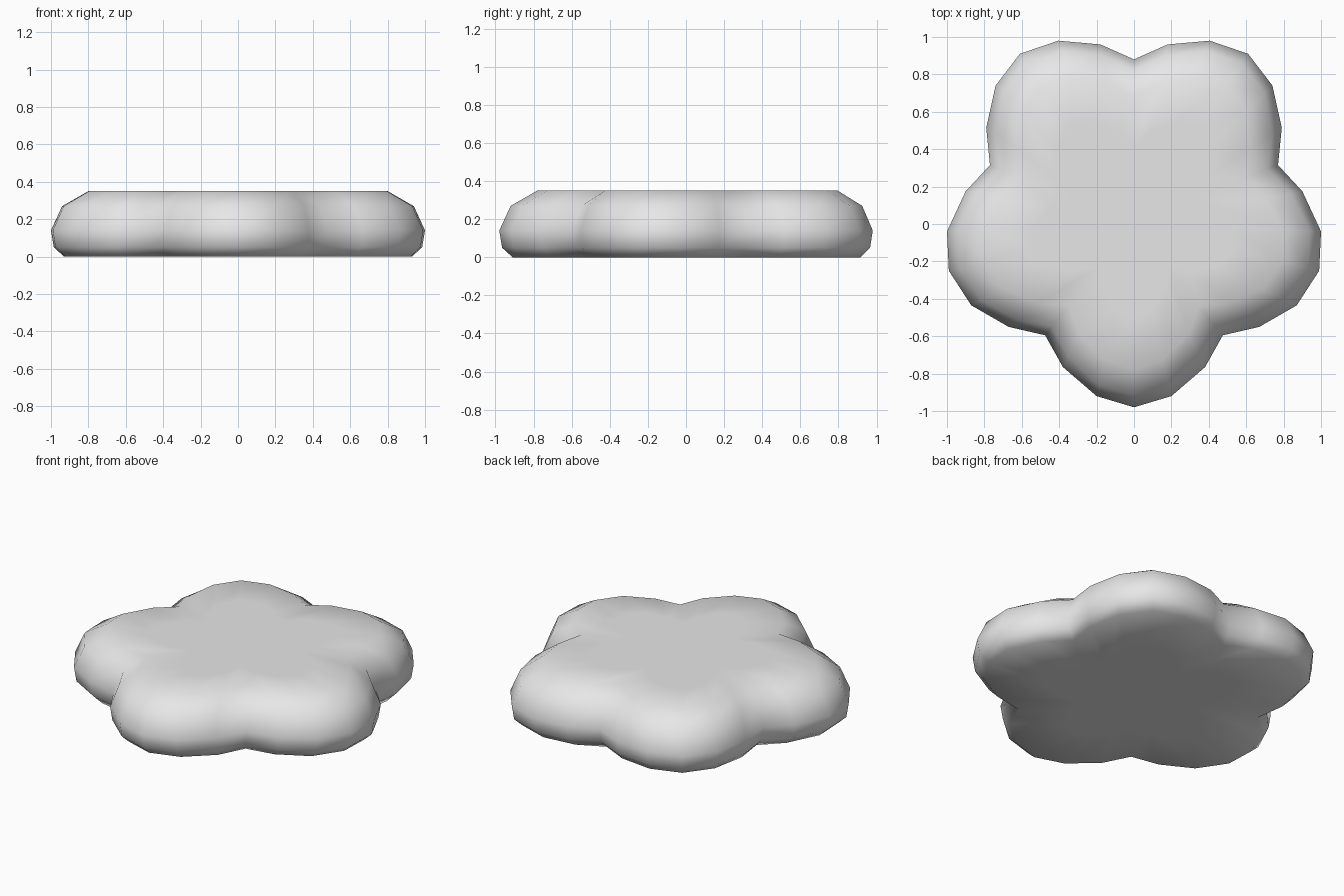
import bpy
import bmesh
from mathutils import Vector

cube = bpy.data.objects.get("Cube")
if cube:
    bpy.data.objects.remove(cube, do_unlink=True)

# One half of the five-lobed outline, back notch to front tip
half = [(0, .88), (.18, .96), (.405, .98), (.61, .91), (.74, .74), (.79, .515),
        (.77, .315), (.90, .175), (1, -.04), (.99, -.25), (.87, -.435),
        (.67, -.55), (.475, -.595), (.38, -.765), (.2, -.92), (0, -.98)]
outline = [Vector(p) for p in half]
outline += [Vector((-x, y)) for x, y in half[-2:0:-1]]
outline.reverse()  # counter-clockwise

# Rounded edge section: inset towards the centre, height
section = [(.45, 0), (.07, 0), (.015, .05), (0, .14), (.06, .27), (.2, .35), (.47, .35)]

bm = bmesh.new()
rings = []
for inset, z in section:
    ring = []
    for p in outline:
        q = p * (1 - inset / p.length)
        ring.append(bm.verts.new((q.x, q.y, z)))
    rings.append(ring)

# Skin between neighbouring rings
count = len(outline)
for low, high in zip(rings, rings[1:]):
    for i in range(count):
        j = (i + 1) % count
        bm.faces.new((low[i], low[j], high[j], high[i]))

# Flat underside and top
bm.faces.new(rings[0][::-1])
bm.faces.new(rings[-1])
bmesh.ops.recalc_face_normals(bm, faces=bm.faces)
for face in bm.faces:
    face.smooth = True

mesh = bpy.data.meshes.new("lobed_cushion")
bm.to_mesh(mesh)
bm.free()
cushion = bpy.data.objects.new("lobed_cushion", mesh)
bpy.context.collection.objects.link(cushion)

# Plain grey material
grey = bpy.data.materials.new("light_grey")
grey.use_nodes = True
colour = (.8, .8, .8, 1)
grey.diffuse_color = colour
grey.node_tree.nodes["Principled BSDF"].inputs["Base Color"].default_value = colour
mesh.materials.append(grey)
